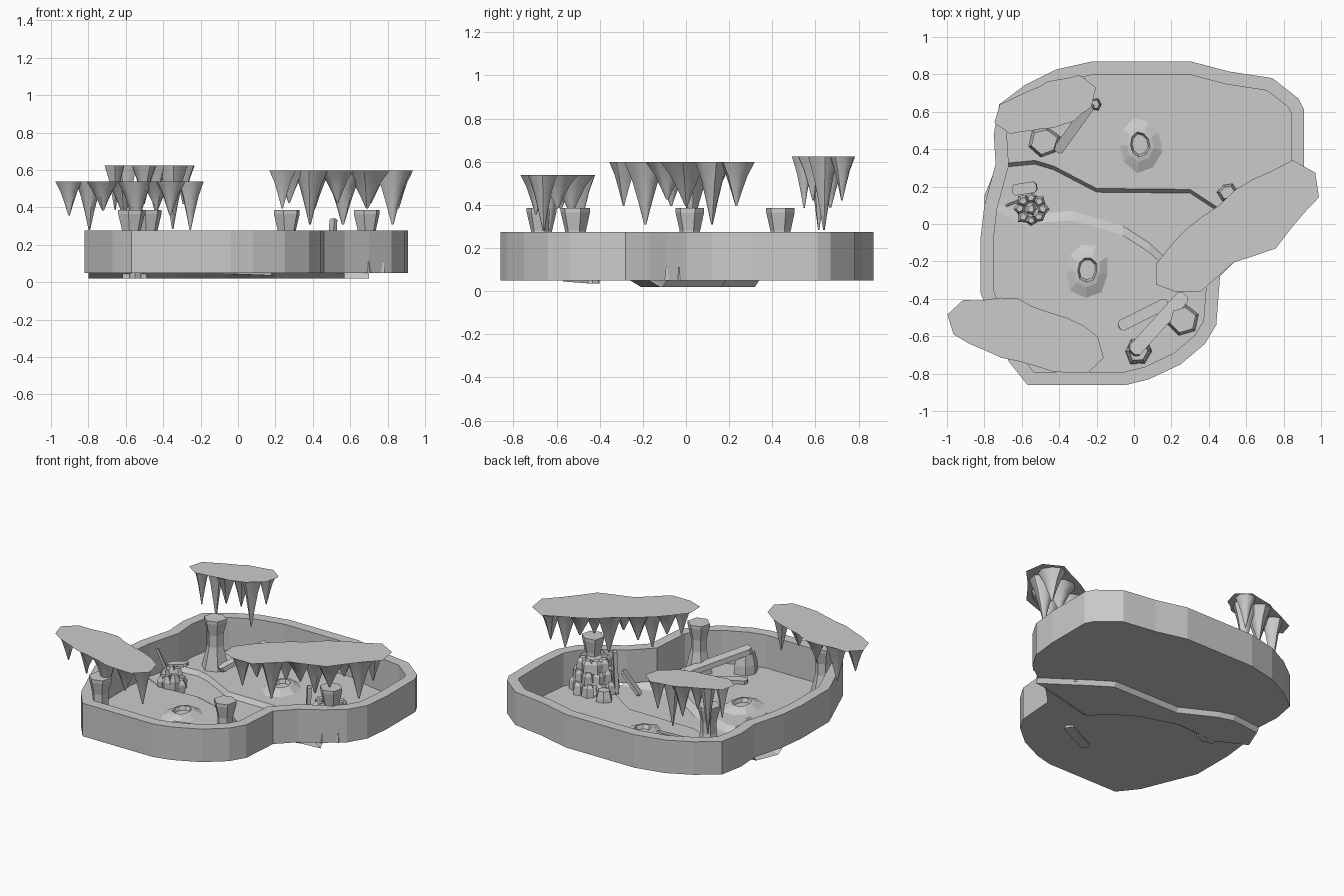
import bpy, bmesh, math, random
from mathutils import Vector

random.seed(4)
cube = bpy.data.objects.get("Cube")
if cube:
    bpy.data.objects.remove(cube, do_unlink=True)

# One plain stone colour for everything
stone = bpy.data.materials.new("stone_grey")
stone.use_nodes = True
GREY = (0.6, 0.6, 0.6, 1)
stone.diffuse_color = GREY
stone.node_tree.nodes["Principled BSDF"].inputs["Base Color"].default_value = GREY

FLOOR, RIM, BED = 0.05, 0.275, 0.02


def finish(name, bm, smooth=None, fix_normals=True):
    if fix_normals:
        bmesh.ops.recalc_face_normals(bm, faces=bm.faces)
    mesh = bpy.data.meshes.new(name)
    bm.to_mesh(mesh)
    bm.free()
    mesh.materials.append(stone)
    obj = bpy.data.objects.new(name, mesh)
    bpy.context.collection.objects.link(obj)
    if smooth:
        bpy.ops.object.select_all(action="DESELECT")
        obj.select_set(True)
        bpy.context.view_layer.objects.active = obj
        bpy.ops.object.shade_smooth_by_angle(angle=math.radians(smooth))


def face_up(bm, points):
    """Add one face and turn it to look upwards."""
    face = bm.faces.new([bm.verts.new(p) for p in points])
    face.normal_update()
    if face.normal.z < 0:
        face.normal_flip()
    return face


def at_height(points, z):
    return [(x, y, z) for x, y in points]


def lathe(bm, centre, rings, sides, jitter=0.0, turn=0.0, stretch=1.0):
    """Stack of polygon rings (radius, z), capped at both ends."""
    wobble = [1 + random.uniform(-jitter, jitter) for _ in range(sides)]
    loops = []
    for radius, z in rings:
        loop = []
        for i in range(sides):
            a = turn + math.tau * i / sides
            r = radius * wobble[i]
            loop.append(bm.verts.new((centre[0] + r * math.cos(a),
                                      centre[1] + r * stretch * math.sin(a), z)))
        loops.append(loop)
    for low, high in zip(loops, loops[1:]):
        for i in range(sides):
            j = (i + 1) % sides
            bm.faces.new((low[i], low[j], high[j], high[i]))
    bm.faces.new(loops[0])
    bm.faces.new(loops[-1])


def beam(name, start, end, width, thick):
    """Squared stone slab with clipped corners running between two points."""
    start, end = Vector(start), Vector(end)
    axis = (end - start).normalized()
    side = Vector((0, 0, 1)).cross(axis).normalized()
    up = axis.cross(side)
    bm = bmesh.new()
    bmesh.ops.create_cube(bm, size=1)
    bmesh.ops.scale(bm, vec=((end - start).length, width, thick), verts=bm.verts)
    uprights = [e for e in bm.edges if abs(e.verts[0].co.z - e.verts[1].co.z) > thick / 2]
    bmesh.ops.bevel(bm, geom=uprights, offset=width / 4, segments=1, affect="EDGES")
    for v in bm.verts:
        v.co = (start + end) / 2 + axis * v.co.x + side * v.co.y + up * v.co.z
    finish(name, bm)


def along(spine, t):
    """Point, half width and sideways direction at fraction t of a spine."""
    points = [Vector(p) for p in spine]
    lengths = [(b - a).xy.length for a, b in zip(points, points[1:])]
    left = t * sum(lengths)
    for a, b, length in zip(points, points[1:], lengths):
        if left <= length + FLOOR / 1000:
            break
        left -= length
    p = a.lerp(b, left / length)
    run = (points[-1] - points[0]).xy.normalized()
    return p.xy, p.z, Vector((-run.y, run.x))


# Cave outline, split where the stream bed leaves it
NORTH = [(-.74, .32), (-.75, .48), (-.72, .64), (-.58, .745), (-.42, .825), (-.22, .87),
         (.3, .87), (.51, .815), (.74, .78), (.88, .67), (.91, .61), (.91, .3),
         (.89, .12), (.82, 0), (.7, -.09)]
SOUTH = [(.57, -.17), (.46, -.28), (.44, -.54), (.38, -.64), (.25, -.75),
         (.08, -.83), (-.04, -.86), (-.57, -.86), (-.67, -.735),
         (-.82, -.37), (-.82, -.07), (-.8, .1)]
NORTH_BANK = [(.43, .1), (.3, .185), (-.2, .19), (-.43, .31), (-.53, .34)]
SOUTH_BANK = [(-.6, 0), (-.33, .02), (-.06, -.06), (.08, -.15), (.2, -.26)]

# Wall: rim ring with outer and inner sides
bm = bmesh.new()
top = face_up(bm, at_height(NORTH + SOUTH, RIM))
bmesh.ops.inset_region(bm, faces=[top], thickness=0.07, use_boundary=True, use_even_offset=True)
bmesh.ops.delete(bm, geom=[top], context="FACES_ONLY")
border = [e for e in bm.edges if len(e.link_faces) == 1]
for item in bmesh.ops.extrude_edge_only(bm, edges=border)["geom"]:
    if isinstance(item, bmesh.types.BMVert):
        item.co.z = FLOOR
finish("cave_wall", bm)

# Floor: two banks and a sunken stream bed joined by sloping sides
bm = bmesh.new()
face_up(bm, at_height(NORTH + NORTH_BANK, FLOOR))
face_up(bm, at_height(SOUTH + SOUTH_BANK, FLOOR))
bed = []
for line, shift in (([NORTH[-1]] + NORTH_BANK + [NORTH[0]], -.02),
                    ([SOUTH[-1]] + SOUTH_BANK + [SOUTH[0]], .05)):
    high = at_height(line, FLOOR)
    low = [(x, y + shift, BED) for x, y in line]
    bed += low
    for i in range(len(line) - 1):
        face_up(bm, (high[i], high[i + 1], low[i + 1], low[i]))
face_up(bm, bed)
finish("cave_floor", bm, fix_normals=False)

# Low craters on the floor
for name, centre in (("back", (.03, .43)), ("front", (-.25, -.24))):
    bm = bmesh.new()
    lathe(bm, centre, [(.12, FLOOR), (.075, .075), (.055, .08), (.045, .055)], 9,
          jitter=0.12, turn=centre[1], stretch=1.2)
    finish("crater_" + name, bm)

# Waisted six-sided pillars
PILLARS = {"front_right": (.26, -.51), "back_left": (-.48, .44),
           "right": (.69, .02), "front_left": (-.57, -.67)}
for name, centre in PILLARS.items():
    bm = bmesh.new()
    lathe(bm, centre, [(.085, FLOOR), (.05, .2), (.05, .28), (.07, .365), (.07, .385)],
          6, jitter=0.08, turn=0.3)
    finish("pillar_" + name, bm)

# Tiers of stones heaped round the right pillar
bm = bmesh.new()
for tier in range(3):
    ring, low = .12 - tier * .025, FLOOR + tier * .07
    count = 10 - tier
    for i in range(count):
        a = math.tau * (i + tier / 2) / count
        spot = (.65 + ring * math.cos(a), .06 + ring * math.sin(a))
        lathe(bm, spot, [(.042, low), (.036, low + .06), (.02, low + .08)], 5, jitter=0.15, turn=a)
lathe(bm, (.65, .06), [(.12, FLOOR), (.05, .26)], 8)
finish("stone_heap", bm)

# Hanging rock: thin roof slab with tapered stalactites below.
# Each has a height, a longest drop, a spike count and a spine of (x, y, half width).
ROOFS = {
    "right": (.6, .29, 10, [(.92, .24, .12), (.65, .03, .19), (.43, -.1, .15),
                            (.27, -.24, .15), (.17, -.29, .09)]),
    "front_left": (.54, .26, 8, [(-.94, -.5, .1), (-.68, -.55, .16), (-.33, -.67, .14), (-.22, -.7, .1)]),
    "back_left": (.625, .34, 6, [(-.69, .56, .08), (-.4, .65, .13), (-.26, .71, .09)]),
}
for name, (z, depth, count, spine) in ROOFS.items():
    left, right = [], []
    steps = 8
    for i in range(steps + 1):
        p, half, side = along(spine, i / steps)
        left.append(p + side * half * random.uniform(.93, 1.05))
        right.append(p - side * half * random.uniform(.93, 1.05))
    run = Vector((side.y, -side.x)) * .06
    first, last = Vector(spine[0]).xy - run, Vector(spine[-1]).xy + run
    bm = bmesh.new()
    face_up(bm, at_height([first] + left + [last] + right[::-1], z))
    finish("roof_slab_" + name, bm, fix_normals=False)

    bm = bmesh.new()
    for i in range(count):
        p, half, side = along(spine, .06 + .88 * i / (count - 1))
        spot = p + side * half * (.25 if i % 2 else -.25)
        radius = half * .6
        drop = depth * (.7, 1, .6)[i % 3]
        rings = [(radius * k, z - .002 - drop * d)
                 for k, d in ((.05, 1), (.32, .65), (.62, .3), (1, 0))]
        lathe(bm, spot, rings, 8, jitter=0.14, turn=i)
    finish("stalactites_" + name, bm, smooth=50)

# Fallen slabs and the boulders they rest on
beam("fallen_slab_front", (.27, -.38, .09), (-.01, -.69, .21), .075, .035)
beam("buried_slab_front", (.18, -.42, .05), (-.08, -.55, .06), .06, .03)
beam("fallen_slab_back", (-.41, .39, .07), (-.23, .64, .2), .055, .03)
beam("leaning_slab_right", (.36, -.02, .05), (.47, .01, .2), .05, .02)
beam("upright_slab_right", (.5, .03, .04), (.51, .04, .34), .035, .025)
beam("leaning_slab_left", (-.52, .2, .15), (-.65, .18, .12), .06, .02)
beam("thin_shard_left", (-.6, .13, .06), (-.68, .1, .25), .015, .015)
for name, spot, radius, height in (("front", (.02, -.68), .075, .18), ("back", (-.21, .64), .035, .17),
                                   ("stream", (.5, .17), .05, .12)):
    bm = bmesh.new()
    lathe(bm, spot, [(radius, FLOOR), (radius * .95, height * .6), (radius * .7, height)], 6, jitter=0.15)
    finish("boulder_" + name, bm)

# Cluster of broken stones by the left wall
bm = bmesh.new()
for i in range(9):
    a = math.tau * i / 8
    reach = .06 if i < 8 else 0
    spot = (-.55 + reach * math.cos(a), .08 + reach * math.sin(a))
    tall = random.uniform(.1, .15)
    lathe(bm, spot, [(.03, BED), (.034, tall * .7), (.018, tall)], 5, jitter=0.2, turn=a)
finish("broken_stones", bm)
